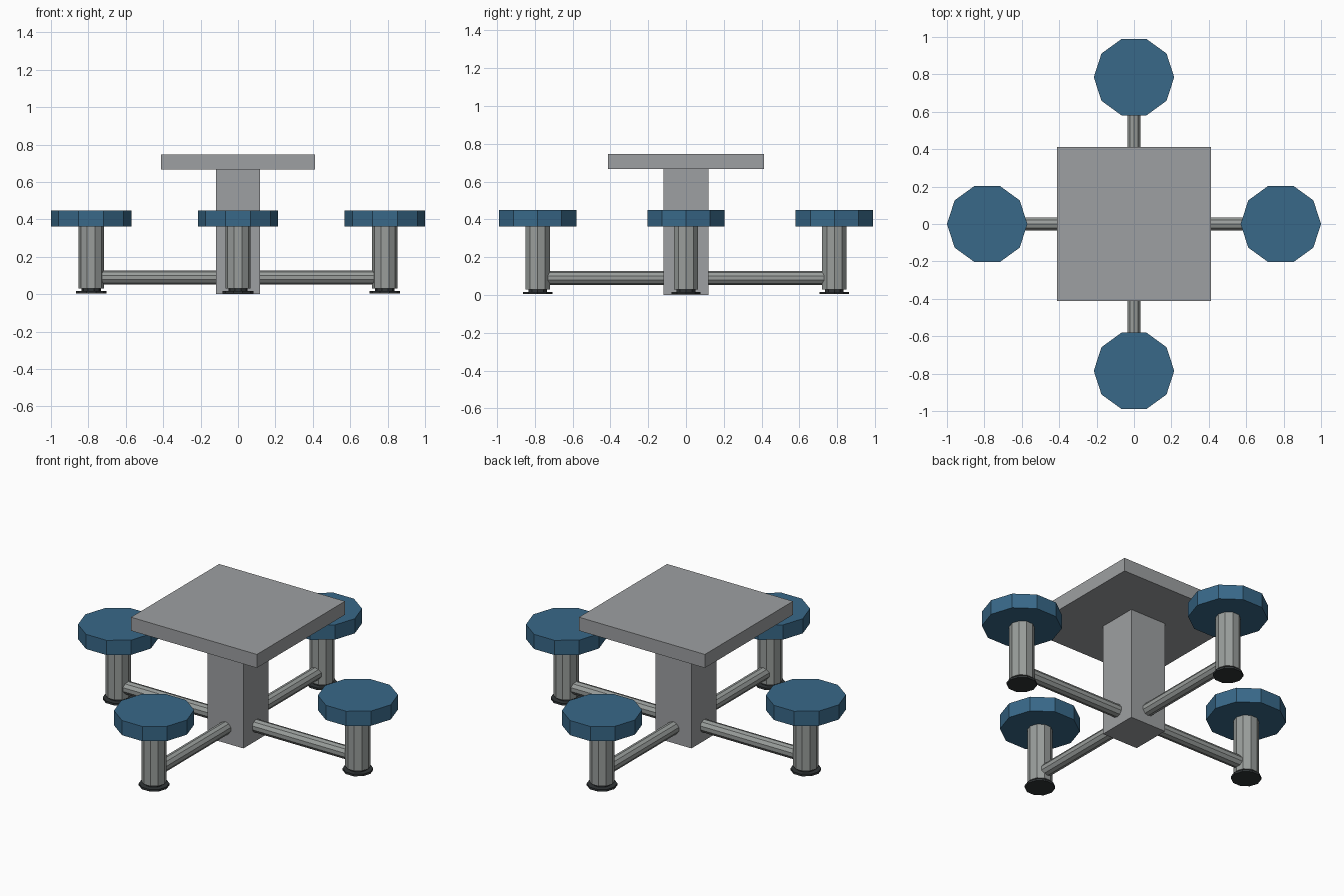
import bpy
from math import pi, cos, sin
from mathutils import Vector

cube = bpy.data.objects.get("Cube")
if cube:
    bpy.data.objects.remove(cube, do_unlink=True)


def material(name, rgb):
    mat = bpy.data.materials.new(name)
    mat.use_nodes = True
    colour = (*rgb, 1)
    mat.diffuse_color = colour
    mat.node_tree.nodes["Principled BSDF"].inputs["Base Color"].default_value = colour
    return mat


concrete = material("concrete grey", (0.34, 0.35, 0.36))
steel = material("steel grey", (0.32, 0.34, 0.33))
blue = material("seat blue", (0.04, 0.14, 0.25))
rubber = material("rubber black", (0.03, 0.035, 0.037))


def block(name, width, bottom, top, mat):
    bpy.ops.mesh.primitive_cube_add(size=1, location=(0, 0, (bottom + top) / 2))
    obj = bpy.context.object
    obj.name = name
    obj.scale = (width, width, top - bottom)
    obj.data.materials.append(mat)


def cylinder(name, start, end, radius, mat):
    # Ten-sided flat-faced cylinder between two points
    start, end = Vector(start), Vector(end)
    axis = end - start
    bpy.ops.mesh.primitive_cylinder_add(
        vertices=10, radius=radius, depth=axis.length, location=(start + end) / 2)
    obj = bpy.context.object
    obj.name = name
    if axis.z == 0:
        obj.rotation_euler = axis.to_track_quat("Z", "Y").to_euler()
    else:
        # Put a corner towards +x on every upright part
        obj.rotation_euler.z = pi / 2
    obj.data.materials.append(mat)


# Table
block("tabletop", 0.824, 0.667, 0.747, concrete)
block("pedestal", 0.236, 0, 0.667, concrete)

# Four stools, each tied to the pedestal by a bar
for i, side in enumerate(("left", "back", "right", "front")):
    x, y = round(cos(i * pi / 2)), round(sin(i * pi / 2))
    cx, cy = 0.785 * x, 0.785 * y

    def upright(part, bottom, top, radius, mat):
        cylinder(f"{side}_{part}", (cx, cy, bottom), (cx, cy, top), radius, mat)

    upright("seat", 0.362, 0.449, 0.215, blue)
    upright("post", 0.03, 0.362, 0.068, steel)
    upright("foot_neck", 0.017, 0.03, 0.052, rubber)
    upright("foot", 0.005, 0.017, 0.082, rubber)
    cylinder(f"{side}_bar", (0.1 * x, 0.1 * y, 0.09),
             (0.74 * x, 0.74 * y, 0.09), 0.037, steel)
